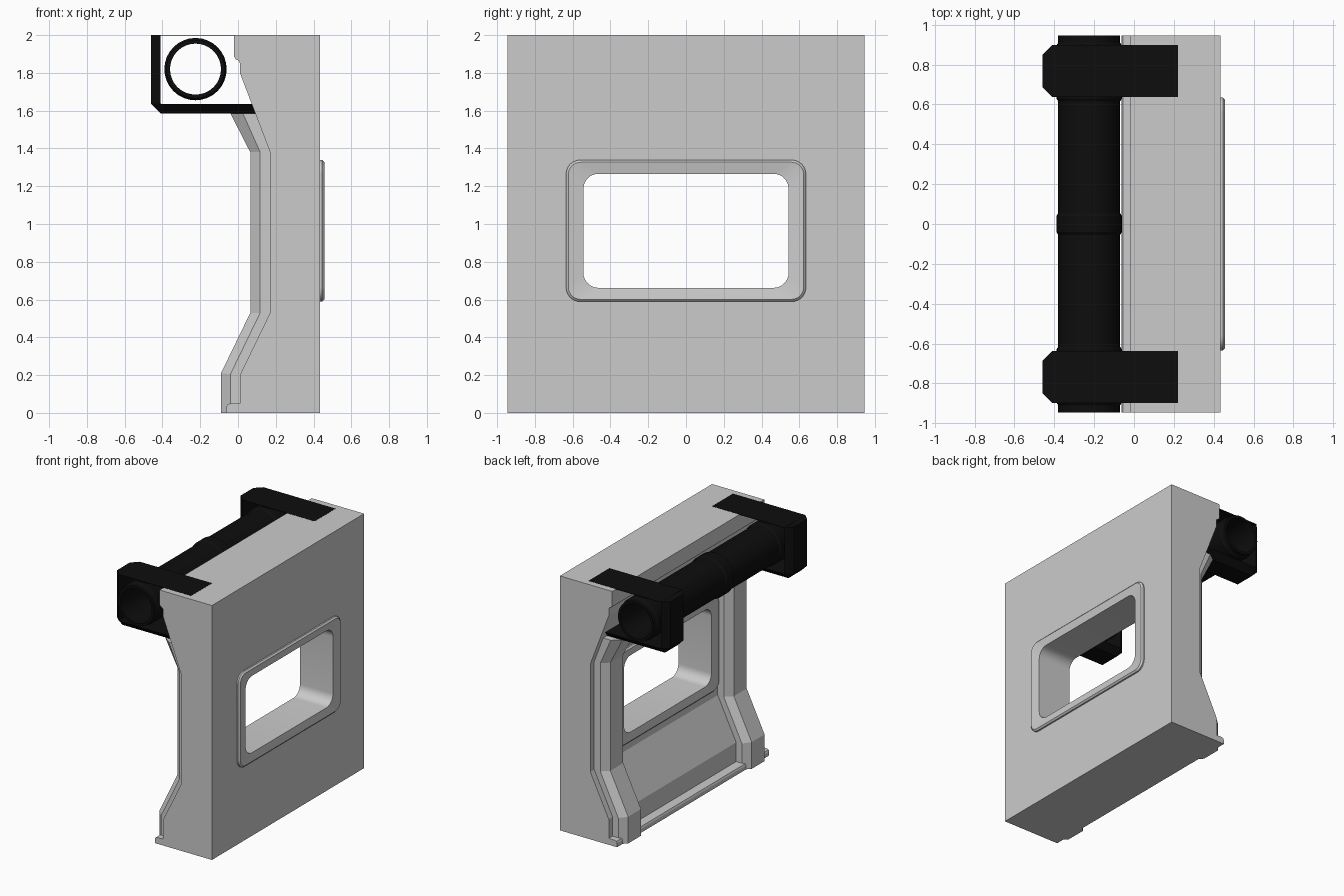
import bpy, bmesh, math

if "Cube" in bpy.data.objects:
    bpy.data.objects.remove(bpy.data.objects["Cube"])

black = bpy.data.materials.new("black")
black.diffuse_color = (0.004, 0.004, 0.004, 1)
black.use_nodes = True
black.node_tree.nodes["Principled BSDF"].inputs["Base Color"].default_value = black.diffuse_color


def loft(name, rows, closed=False, wrap=False, caps=False, mat=None, smooth=None):
    """Skin rows of 3D points; closed joins each row's ends, wrap joins last row to first,
    caps fills the ends (of the rows if closed, otherwise across the rows)."""
    bm = bmesh.new()
    v = [[bm.verts.new(p) for p in r] for r in rows]
    n, m = len(v), len(v[0])
    for i in range(n if wrap else n - 1):
        for j in range(m if closed else m - 1):
            a, b, k = v[i], v[(i + 1) % n], (j + 1) % m
            bm.faces.new((a[j], a[k], b[k], b[j]))
    if caps:
        for end in ((v[0], v[-1]) if closed else ([r[0] for r in v], [r[-1] for r in v])):
            bm.faces.new(end)
    bmesh.ops.recalc_face_normals(bm, faces=bm.faces)
    me = bpy.data.meshes.new(name)
    bm.to_mesh(me)
    bm.free()
    ob = bpy.data.objects.new(name, me)
    bpy.context.collection.objects.link(ob)
    if mat:
        me.materials.append(mat)
    if smooth:
        bpy.ops.object.select_all(action='DESELECT')
        ob.select_set(True)
        bpy.context.view_layer.objects.active = ob
        bpy.ops.object.shade_smooth_by_angle(angle=math.radians(smooth))
    return ob


def at_y(profile, y):
    return [(x, y, z) for x, z in profile]


def rounded_rect(x, hy, hz, r, zc=0.964, n=8):
    pts = []
    for q, (sy, sz) in enumerate(((1, 1), (-1, 1), (-1, -1), (1, -1))):
        for i in range(n + 1):
            a = math.pi / 2 * (q + i / n)
            pts.append((x, sy * (hy - r) + r * math.cos(a), zc + sz * (hz - r) + r * math.sin(a)))
    return pts


# Wall panel with shaped inner side
L = 0.945
profile = [(0.435, 0), (0.435, 2), (-0.02, 2), (-0.02, 1.885), (-0.012, 1.872), (0.005, 1.865),
           (0.01, 1.85), (0.01, 1.80), (0.17, 1.38), (0.17, 0.53), (0.01, 0.2), (0.01, 0.05),
           (-0.042, 0.05), (-0.056, 0.044), (-0.062, 0.03), (-0.062, 0)]
panel = loft("wall_panel", [at_y(profile, -L), at_y(profile, L)], closed=True, caps=True)

# Window opening
cutter = loft("window_cutter", [rounded_rect(x, 0.57, 0.33, 0.1) for x in (-0.3, 0.8)],
              closed=True, caps=True)
cutter.hide_render = True
cut = panel.modifiers.new("window", 'BOOLEAN')
cut.object = cutter
cut.solver = 'EXACT'
bpy.context.view_layer.objects.active = panel
bpy.ops.object.modifier_apply(modifier=cut.name)
bpy.data.objects.remove(cutter)

# Window frame, raised on both sides and lining the opening
OUT, RIM, HOLE = (0.635, 0.375, 0.075), (0.623, 0.363, 0.065), (0.543, 0.302, 0.08)
frame = [(0.425, OUT), (0.446, OUT), (0.457, RIM), (0.446, HOLE),
         (0.159, HOLE), (0.148, RIM), (0.159, OUT), (0.18, OUT)]
loft("window_frame", [rounded_rect(x, *s) for x, s in frame], closed=True, smooth=25)

# Ribs, brackets and top plates, one set at each end
base = [(0.092, 1.585), (0.17, 1.38), (0.17, 0.53), (0.01, 0.2), (0.01, 0)]
face = [(-0.04, 1.585), (0.065, 1.38), (0.065, 0.53), (-0.09, 0.21), (-0.09, 0)]
mid = [((a + c) / 2, (b + d) / 2) for (a, b), (c, d) in zip(base, face)]
b_in = [(-0.41, 2), (-0.41, 1.64), (-0.405, 1.635), (0.073, 1.635)]
b_out = [(-0.46, 2), (-0.46, 1.635), (-0.41, 1.585), (0.092, 1.585)]
W, N = 0.13, 0.08
for side, yc in (("back", 0.767), ("front", -0.767)):
    loft("rib_" + side, [at_y(p, yc + d) for p, d in
         ((base, -W), (mid, -W), (face, -N), (face, N), (mid, W), (base, W))], caps=True)
    loft("bracket_" + side, [at_y(p, yc + d) for p, d in
         ((b_in, -W), (b_out, -N), (b_out, N), (b_in, W))], wrap=True, caps=True, mat=black)
    plate = [(-0.41, yc - W), (0.22, yc - W), (0.22, yc + W), (-0.41, yc + W)]
    loft("top_plate_" + side, [[(x, y, z) for x, y in plate] for z in (1.997, 2.001)],
         closed=True, caps=True, mat=black)

# Hollow pipe with collars
R, C, I = 0.155, 0.165, 0.135
section = [(I, -L), (R, -L)]
for a, b in ((-0.91, -0.615), (-0.055, 0.055), (0.615, 0.91)):
    section += [(R, a), (C, a + 0.015), (C, b - 0.015), (R, b)]
section += [(R, L), (I, L)]
SEG = 32
loft("pipe", [[(-0.225 + r * math.cos(2 * math.pi * i / SEG), y,
                1.82 + r * math.sin(2 * math.pi * i / SEG)) for i in range(SEG)]
              for r, y in section], closed=True, wrap=True, mat=black, smooth=30)
